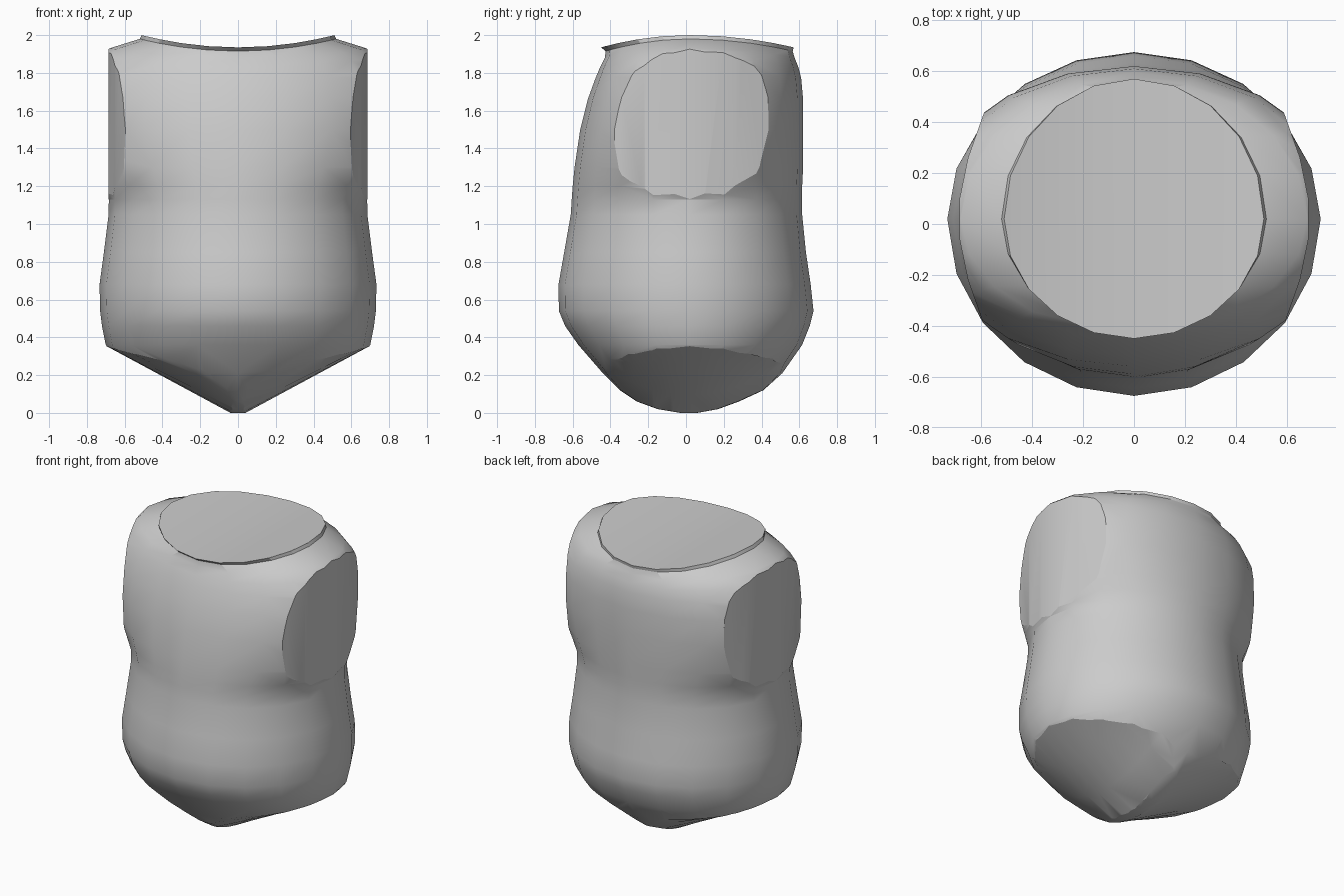
import bpy, bmesh, math

if "Cube" in bpy.data.objects:
    bpy.data.objects.remove(bpy.data.objects["Cube"])

N = 20      # sides of the torso
YC = 0.02   # centre of the cross-sections

# cross-sections: side z, front z, half width, front depth, back depth
RINGS = [
    (0.00, 0.00, 0.06, -0.03, 0.06), (0.02, 0.02, 0.20, -0.15, 0.17),
    (0.06, 0.06, 0.34, -0.26, 0.28), (0.12, 0.12, 0.48, -0.35, 0.41),
    (0.21, 0.21, 0.61, -0.44, 0.51), (0.36, 0.36, 0.70, -0.57, 0.615),
    (0.46, 0.46, 0.72, -0.64, 0.655), (0.54, 0.54, 0.73, -0.673, 0.675),
    (0.68, 0.68, 0.733, -0.675, 0.66), (0.85, 0.85, 0.71, -0.645, 0.635),
    (1.05, 1.05, 0.685, -0.61, 0.615), (1.13, 1.13, 0.684, -0.605, 0.615),
    (1.20, 1.20, 0.72, -0.60, 0.615), (1.30, 1.30, 0.775, -0.59, 0.62),
    (1.50, 1.50, 0.84, -0.56, 0.62), (1.68, 1.66, 0.835, -0.52, 0.62),
    (1.80, 1.77, 0.80, -0.48, 0.61), (1.88, 1.83, 0.74, -0.455, 0.595),
    (1.93, 1.88, 0.68, -0.43, 0.575),
    (1.98, 1.915, 0.52, -0.425, 0.565), (2.00, 1.935, 0.51, -0.45, 0.57),
]


def to_object(bm, name):
    bmesh.ops.recalc_face_normals(bm, faces=bm.faces[:])
    mesh = bpy.data.meshes.new(name)
    bm.to_mesh(mesh)
    bm.free()
    obj = bpy.data.objects.new(name, mesh)
    bpy.context.collection.objects.link(obj)
    return obj


def loft(loops_co, name, cap=True):
    """Skin between equal closed loops of points, capped at both ends."""
    bm = bmesh.new()
    loops = [[bm.verts.new(p) for p in loop] for loop in loops_co]
    n = len(loops[0])
    for lo, hi in zip(loops, loops[1:]):
        for i in range(n):
            j = (i + 1) % n
            bm.faces.new((lo[i], lo[j], hi[j], hi[i]))
    bm.faces.new(loops[0][::-1])
    if cap:
        bm.faces.new(loops[-1])
    else:
        # saddle-shaped cap made of front-to-back strips
        top = loops[-1]
        for i in range(n // 2):
            quad = (top[i], top[i + 1], top[n - i - 1], top[(n - i) % n])
            bm.faces.new(list(dict.fromkeys(quad)))
    return to_object(bm, name)


# torso with neck cap
body = []
for zs, zf, w, yf, yb in RINGS:
    loop = []
    for i in range(N):
        a = 2 * math.pi * i / N
        c, s = math.cos(a), math.sin(a)
        y = YC + s * ((yb - YC) if s > 0 else (YC - yf))
        loop.append((w * c, y, zf + (zs - zf) * c * c))
    body.append(loop)
torso = loft(body, "torso", cap=False)
bpy.context.view_layer.objects.active = torso
torso.select_set(True)


def carve(loops, name):
    cutter = loft(loops, name)
    cutter.hide_render = True
    mod = torso.modifiers.new(name, 'BOOLEAN')
    mod.operation, mod.solver, mod.object = 'DIFFERENCE', 'EXACT', cutter
    bpy.ops.object.modifier_apply(modifier=mod.name)
    bpy.data.objects.remove(cutter)


def leg_loop(x, sx):
    """Slice of the leg cutter: a curve that flattens away from the crotch."""
    k = 0.88 - 0.92 * x
    ys = [-0.8 + 0.1 * i for i in range(17)]
    pts = [(sx * x, YC + y, -0.0215 + 0.5385 * x + k * y * y) for y in ys]
    return pts + [(sx * x, YC + 0.8, -0.6), (sx * x, YC - 0.8, -0.6)]


# curved outline of the upright arm cutters
ARM = [(0.50, -0.62), (0.588, -0.40), (0.652, -0.22), (0.685, -0.06), (0.685, 0.10),
       (0.652, 0.26), (0.588, 0.44), (0.50, 0.66), (1.2, 0.66), (1.2, -0.62)]

# arm and leg openings
for sx in (1, -1):
    carve([[(sx * x, y, z) for x, y in ARM] for z in (1.12, 2.2)], "arm_opening")
    carve([leg_loop(x, sx) for x in (0.0, 0.22, 0.44, 0.66, 0.86)], "leg_opening")

bpy.ops.object.shade_smooth_by_angle(angle=math.radians(24))
